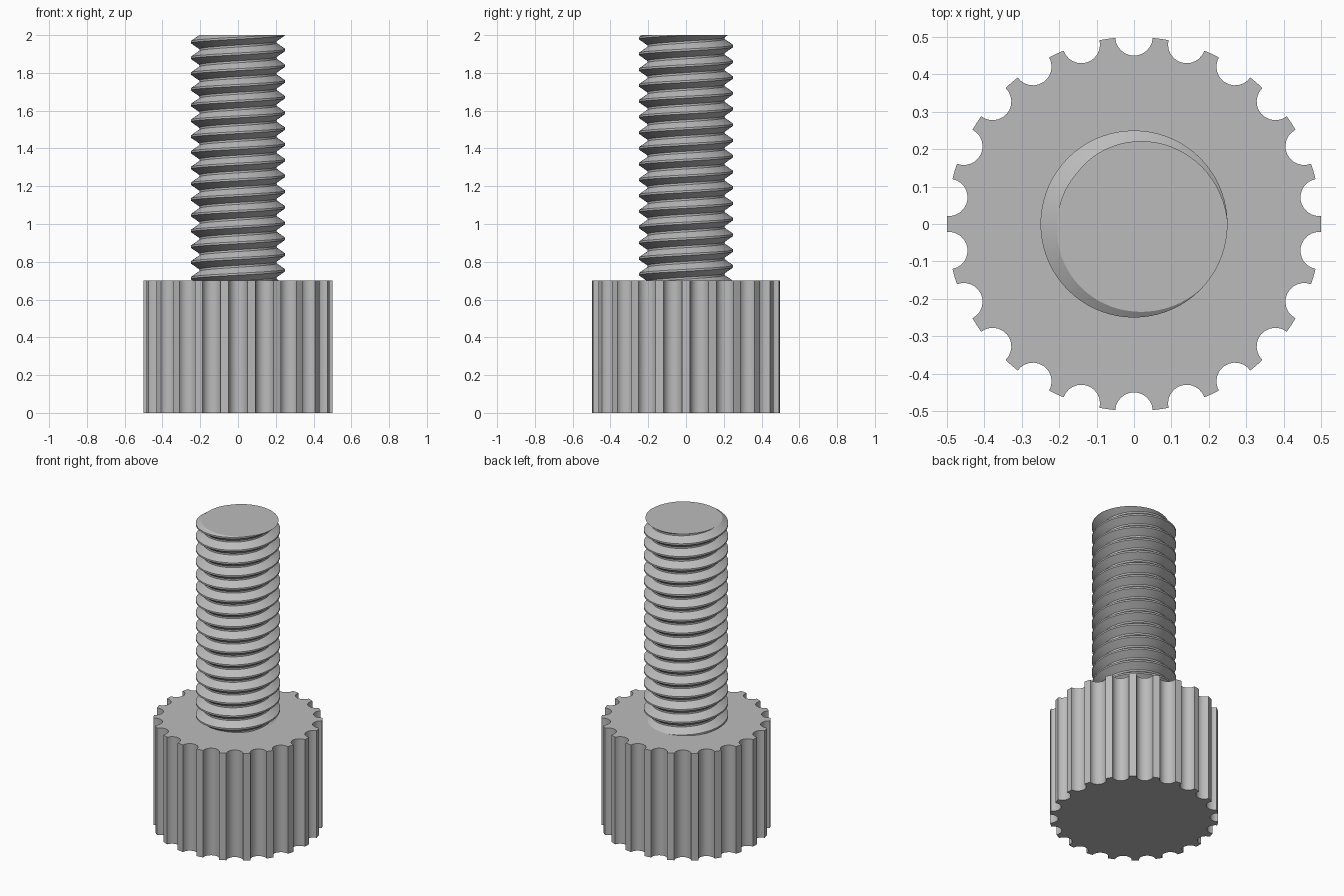
import bpy, bmesh, math

old = bpy.data.objects.get("Cube")
if old:
    bpy.data.objects.remove(old, do_unlink=True)

HEAD_R, HEAD_H, FLUTES, FLUTE_R = 0.5, 0.7, 22, 0.05
CREST, ROOT, PITCH, TOP = 0.25, 0.205, 0.0833, 2.0
STEPS = 72                        # helix steps per turn
CREST_ANGLE = math.radians(-20)   # where the crest meets the cut end

steel = bpy.data.materials.new("plain grey steel")
steel.use_nodes = True
GREY = (0.5, 0.5, 0.5, 1)
steel.diffuse_color = GREY
steel.node_tree.nodes["Principled BSDF"].inputs["Base Color"].default_value = GREY


def finish(bm, name):
    bmesh.ops.recalc_face_normals(bm, faces=bm.faces)
    mesh = bpy.data.meshes.new(name)
    bm.to_mesh(mesh)
    bm.free()
    mesh.materials.append(steel)
    obj = bpy.data.objects.new(name, mesh)
    bpy.context.collection.objects.link(obj)
    bpy.ops.object.select_all(action="DESELECT")
    obj.select_set(True)
    bpy.context.view_layer.objects.active = obj
    bpy.ops.object.shade_smooth_by_angle(angle=math.radians(30))
    return obj


# Knurled head: a disc outline with round flutes, extruded upward
bm = bmesh.new()
outline = []
half = 2 * math.asin(FLUTE_R / (2 * HEAD_R))      # angle from flute centre to its lip
sweep = math.pi / 2 - half / 2                    # half of the scooped arc
for i in range(FLUTES):
    a = math.pi / 2 + 2 * math.pi * i / FLUTES
    cx, cy = HEAD_R * math.cos(a), HEAD_R * math.sin(a)
    for k in range(13):
        t = a + math.pi + sweep * (1 - k / 6)
        outline.append((cx + FLUTE_R * math.cos(t), cy + FLUTE_R * math.sin(t)))
    land = a + math.pi / FLUTES
    outline.append((HEAD_R * math.cos(land), HEAD_R * math.sin(land)))
base = bm.faces.new([bm.verts.new((x, y, 0)) for x, y in outline])
ext = bmesh.ops.extrude_face_region(bm, geom=[base])
bmesh.ops.translate(bm, vec=(0, 0, HEAD_H),
                    verts=[v for v in ext["geom"] if isinstance(v, bmesh.types.BMVert)])
finish(bm, "knurled_head")

# Threaded shank: a right-hand helical sweep of the tooth profile
bm = bmesh.new()
tooth = [(ROOT, -7 / 16), (CREST, -1 / 16), (CREST, 1 / 16), (ROOT, 7 / 16)]
turns = math.ceil((TOP - HEAD_H) / PITCH) + 3
rows = []
for i in range(turns * STEPS + 1):
    turn = i / STEPS - turns + 2
    a = CREST_ANGLE + 2 * math.pi * turn
    rows.append([bm.verts.new((r * math.cos(a), r * math.sin(a), TOP + PITCH * (turn + h)))
                 for r, h in tooth])
for i in range(len(rows) - 1):
    p, q = rows[i], rows[i + 1]
    for k in range(3):
        bm.faces.new((p[k], q[k], q[k + 1], p[k + 1]))
    if i + 1 + STEPS < len(rows):
        up, uq = rows[i + STEPS], rows[i + 1 + STEPS]
        bm.faces.new((p[3], q[3], uq[0], up[0]))

# Cut both ends flat, the lower one just inside the head
for z, side in ((TOP, 1), (HEAD_H - 0.03, -1)):
    cut = bmesh.ops.bisect_plane(bm, geom=bm.verts[:] + bm.edges[:] + bm.faces[:],
                                 plane_co=(0, 0, z), plane_no=(0, 0, side), clear_outer=True)
    rim = [e for e in cut["geom_cut"] if isinstance(e, bmesh.types.BMEdge)]
    bmesh.ops.holes_fill(bm, edges=rim, sides=0)
finish(bm, "threaded_shank")
